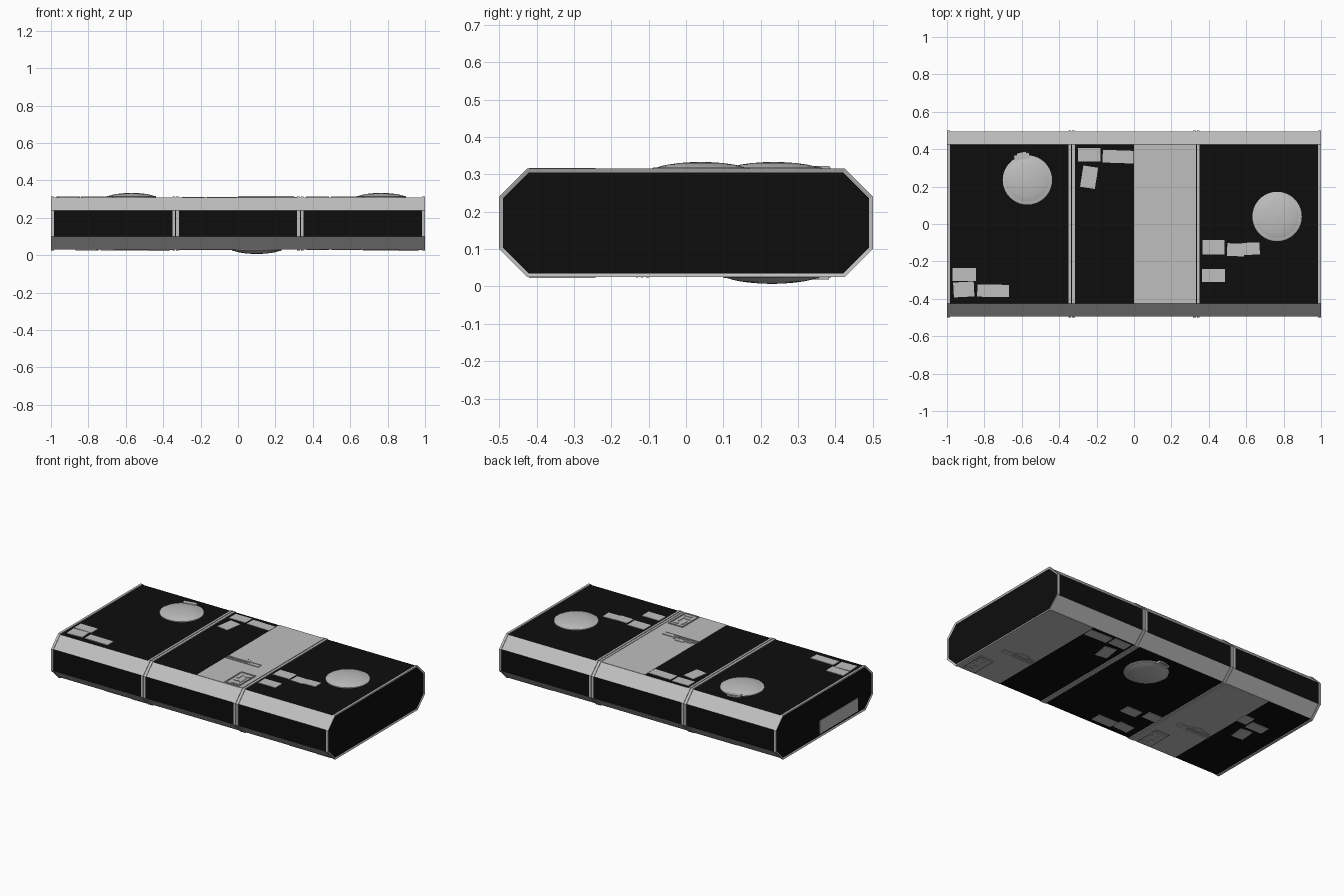
import bpy, bmesh, math
from mathutils import Matrix, Vector

if "Cube" in bpy.data.objects:
    bpy.data.objects.remove(bpy.data.objects["Cube"])

MID = 0.17      # height of the horizontal centre plane
DECK = 0.14     # distance from that plane to either deck


def material(name, v):
    m = bpy.data.materials.new(name)
    m.diffuse_color = (v, v, v, 1)
    m.use_nodes = True
    m.node_tree.nodes["Principled BSDF"].inputs["Base Color"].default_value = m.diffuse_color
    return m


GREY = material("light_grey", 0.52)
BLACK = material("black", 0.004)


def finish(bm, name, mats=(GREY,), smooth=False):
    bmesh.ops.recalc_face_normals(bm, faces=bm.faces)
    me = bpy.data.meshes.new(name)
    bm.to_mesh(me)
    bm.free()
    ob = bpy.data.objects.new(name, me)
    bpy.context.collection.objects.link(ob)
    for m in mats:
        me.materials.append(m)
    if smooth:
        bpy.ops.object.select_all(action='DESELECT')
        ob.select_set(True)
        bpy.context.view_layer.objects.active = ob
        bpy.ops.object.shade_smooth_by_angle(angle=math.radians(35))
    return ob


def octagon_prism(x0, x1, inset=0.0):
    """Chamfered bar running along x."""
    bm = bmesh.new()
    a, b, c, d = 0.5 - inset, 0.425, 0.145 - inset, 0.07
    prof = [(a, -d), (a, d), (b, c), (-b, c), (-a, d), (-a, -d), (-b, -c), (b, -c)]
    f = bm.faces.new([bm.verts.new((x0, y, z + MID)) for y, z in prof])
    r = bmesh.ops.extrude_face_region(bm, geom=[f])
    bmesh.ops.translate(bm, vec=(x1 - x0, 0, 0),
                        verts=[v for v in r['geom'] if isinstance(v, bmesh.types.BMVert)])
    bmesh.ops.recalc_face_normals(bm, faces=bm.faces)
    return bm


def add_box(bm, x, y, w, d, h, side=1, rot=0.0, base=DECK):
    """Box sitting on the upper (side=1) or lower (side=-1) deck."""
    z = MID + side * (base + h / 2 - 0.001)
    mat = (Matrix.Translation((x, y, z)) @ Matrix.Rotation(math.radians(rot), 4, 'Z')
           @ Matrix.Diagonal((w, d, h + 0.002, 1)))
    bmesh.ops.create_cube(bm, size=1, matrix=mat)


# Hull: black flats, grey chamfers
bm = octagon_prism(-0.995, 0.995, 0.005)
for f in bm.faces:
    n = f.normal
    f.material_index = 0 if abs(n.y) > 0.2 and abs(n.z) > 0.2 else 1
finish(bm, "hull", (GREY, BLACK))

# Rims at both ends of each of the three modules
for i in (-1, 0, 1):
    for s in (-1, 1):
        edge = i * 0.6667 + s * (0.3333 if abs(i + s) > 1 else 0.331)
        x0, x1 = sorted((edge, edge - s * 0.015))
        bm = octagon_prism(x0, x1)
        if abs(i + s) > 1:      # recessed black end cap
            bm.faces.ensure_lookup_table()
            cap = max(bm.faces, key=lambda f: f.normal.x * s)
            bmesh.ops.inset_region(bm, faces=[cap], thickness=0.011)
            cap.material_index = 1
            bmesh.ops.translate(bm, vec=(-s * 0.004, 0, 0), verts=cap.verts)
        finish(bm, "module_rim", (GREY, BLACK))

# Plate on the left end
bm = bmesh.new()
bmesh.ops.create_cube(bm, size=1, matrix=Matrix.Translation((-0.997, -0.15, 0.09))
                      @ Matrix.Diagonal((0.006, 0.39, 0.085, 1)))
finish(bm, "end_plate")


def service_strip(x0, side):
    """Grey half-module strip with a rod group and a framed hatch."""
    bm = bmesh.new()
    add_box(bm, x0 + 0.16, 0, 0.32, 0.85, 0.002, side)
    finish(bm, "service_strip")
    bm = bmesh.new()
    for y, w, d in ((-0.103, 0.24, 0.008), (-0.118, 0.17, 0.006), (-0.131, 0.24, 0.006)):
        add_box(bm, x0 + w / 2, y, w, d, 0.006, side)
    for x, y, w, d in ((0.1, -0.08, 0.06, 0.016), (0.09, -0.092, 0.13, 0.012),
                       (0.2, -0.118, 0.08, 0.02)):
        add_box(bm, x0 + x, y, w, d, 0.005, side)
    finish(bm, "rod_group")
    bm = bmesh.new()
    for dx in (-0.049, 0.049):
        add_box(bm, x0 + 0.247 + dx, -0.331, 0.007, 0.175, 0.007, side)
    for dy in (-0.085, 0.085):
        add_box(bm, x0 + 0.247, -0.331 + dy, 0.1, 0.007, 0.007, side)
    for x, y, w, d in ((0.225, -0.30, 0.016, 0.05), (0.265, -0.28, 0.03, 0.02),
                       (0.27, -0.335, 0.012, 0.06), (0.235, -0.355, 0.03, 0.012),
                       (0.255, -0.39, 0.05, 0.014)):
        add_box(bm, x0 + x, y, w, d, 0.005, side)
    finish(bm, "hatch")


service_strip(0.0, 1)
service_strip(0.6667, -1)
service_strip(-0.6667, -1)


def dome(x, y, side, tab=None):
    """Shallow lathed dome with a lip and an optional hinge tab."""
    bm = bmesh.new()
    prof = [(0.132, -0.002), (0.132, 0.005), (0.127, 0.008), (0.119, 0.008)]
    prof += [(0.117 * math.cos(t), 0.008 + 0.015 * math.sin(t) ** 1.5)
             for t in [math.radians(a) for a in (8, 25, 42, 58, 72, 82)]]
    prof.append((0, 0.0235))
    vs = [bm.verts.new((x + r, y, MID + side * (DECK + z))) for r, z in prof]
    es = [bm.edges.new(p) for p in zip(vs, vs[1:])]
    bmesh.ops.spin(bm, geom=vs + es, cent=(x, y, 0), axis=(0, 0, 1),
                   angle=2 * math.pi, steps=40)
    bmesh.ops.remove_doubles(bm, verts=bm.verts, dist=0.0003)
    finish(bm, "dome", smooth=True)
    if tab:
        bm = bmesh.new()
        add_box(bm, x + tab[0], y + tab[1], 0.085, 0.03, 0.012, side, tab[2])
        add_box(bm, x + tab[0], y + tab[1] + 0.012, 0.05, 0.02, 0.008, side, tab[2])
        finish(bm, "dome_hinge")


dome(-0.57, 0.235, 1, (-0.03, 0.125, 12))
dome(0.765, 0.04, 1)
dome(0.1, 0.23, -1, (-0.015, 0.13, 10))

# Loose grey patches on the decks: x, y, width, depth, turn
upper = [(-0.24, 0.37, 0.12, 0.07, 0), (-0.085, 0.36, 0.165, 0.068, -2),
         (-0.24, 0.25, 0.08, 0.115, -9), (0.425, -0.125, 0.12, 0.078, 0),
         (0.543, -0.138, 0.09, 0.068, -2), (0.627, -0.132, 0.09, 0.065, 2),
         (0.425, -0.275, 0.125, 0.07, 0), (-0.908, -0.27, 0.125, 0.07, 0),
         (-0.91, -0.35, 0.11, 0.08, 3), (-0.753, -0.357, 0.17, 0.066, -1)]
lower = [(0.427, 0.38, 0.12, 0.07, 0), (0.58, 0.37, 0.16, 0.068, -2),
         (0.427, 0.255, 0.08, 0.115, -9), (-0.08, -0.36, 0.14, 0.07, 0),
         (-0.21, -0.345, 0.11, 0.07, 3), (-0.13, -0.18, 0.11, 0.07, 0),
         (-0.265, -0.15, 0.1, 0.07, 0), (-0.81, 0.146, 0.12, 0.07, 0),
         (-0.70, 0.175, 0.07, 0.08, 0), (-0.79, 0.035, 0.08, 0.1, -6)]
for side, rows in ((1, upper), (-1, lower)):
    bm = bmesh.new()
    for k, (x, y, w, d, r) in enumerate(rows):
        add_box(bm, x, y, w, d, 0.002 + 0.0002 * k, side, r)
    finish(bm, "deck_patches")
